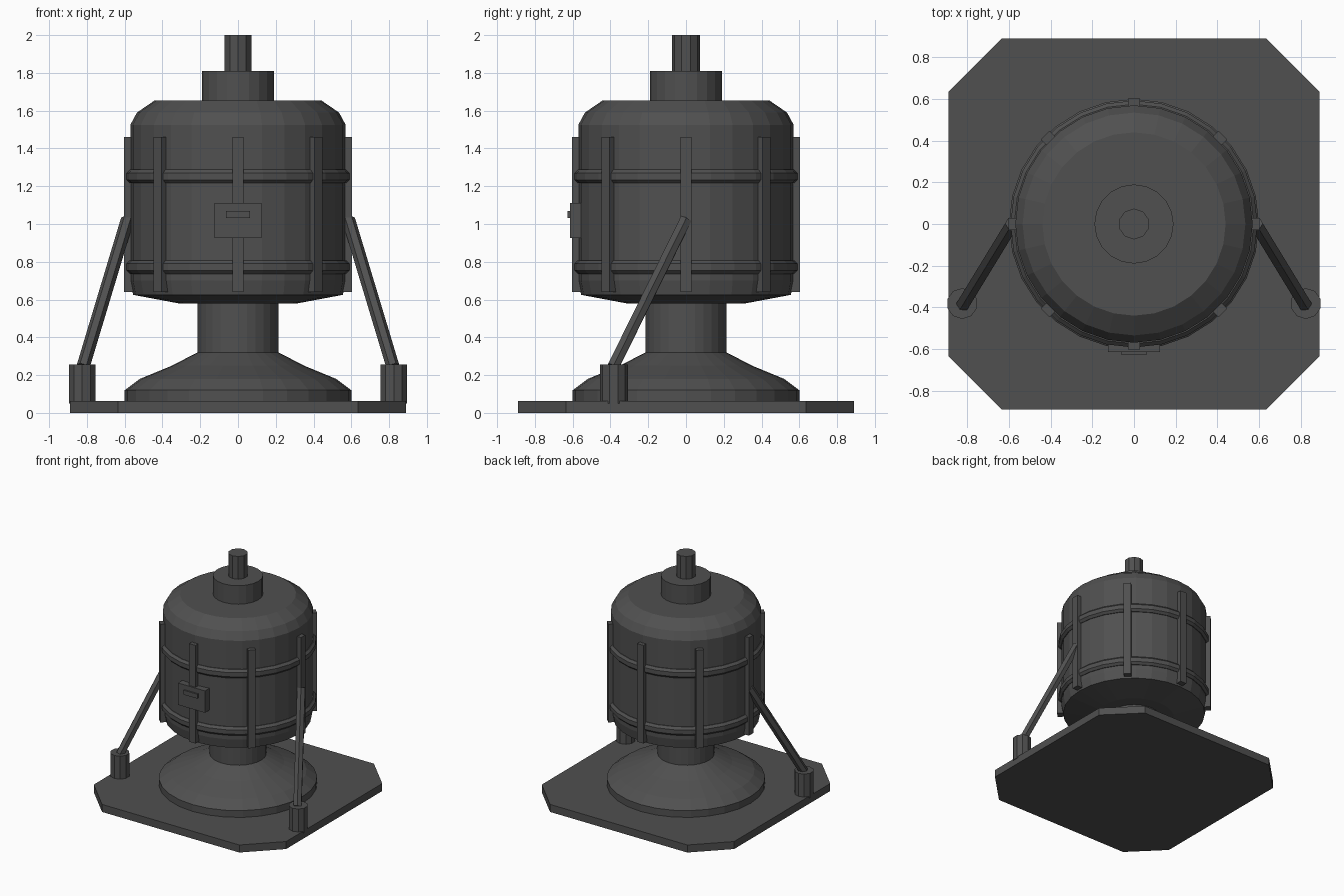
import bpy, bmesh, math
from mathutils import Vector, Matrix

if "Cube" in bpy.data.objects:
    bpy.data.objects.remove(bpy.data.objects["Cube"])

mat = bpy.data.materials.new("dark grey metal")
mat.diffuse_color = (0.08, 0.08, 0.08, 1)
mat.use_nodes = True
mat.node_tree.nodes["Principled BSDF"].inputs["Base Color"].default_value = mat.diffuse_color


def finish(name, bm):
    bmesh.ops.recalc_face_normals(bm, faces=bm.faces)
    me = bpy.data.meshes.new(name)
    bm.to_mesh(me)
    bm.free()
    me.materials.append(mat)
    ob = bpy.data.objects.new(name, me)
    bpy.context.collection.objects.link(ob)
    return ob


def lathe(name, profile, n, closed=False):
    """Revolve (radius, z) points around z, capped or as a closed ring."""
    bm = bmesh.new()
    rings = [[bm.verts.new((r * math.sin(2 * math.pi * i / n),
                            r * math.cos(2 * math.pi * i / n), z))
              for i in range(n)] for r, z in profile]
    pairs = list(zip(rings, rings[1:]))
    if closed:
        pairs.append((rings[-1], rings[0]))
    else:
        bm.faces.new(rings[0])
        bm.faces.new(rings[-1])
    for a, b in pairs:
        for i in range(n):
            j = (i + 1) % n
            bm.faces.new((a[i], a[j], b[j], b[i]))
    return finish(name, bm)


def box(name, lo, hi, turn=0.0):
    lo, hi = Vector(lo), Vector(hi)
    bm = bmesh.new()
    bmesh.ops.create_cube(bm, size=1)
    bmesh.ops.scale(bm, vec=hi - lo, verts=bm.verts)
    bmesh.ops.translate(bm, vec=(lo + hi) / 2, verts=bm.verts)
    bmesh.ops.rotate(bm, cent=(0, 0, 0), matrix=Matrix.Rotation(turn, 3, 'Z'), verts=bm.verts)
    return finish(name, bm)


def rod(name, a, b, r, n):
    a, b = Vector(a), Vector(b)
    d = b - a
    bm = bmesh.new()
    m = Matrix.Translation((a + b) / 2) @ d.to_track_quat('Z', 'Y').to_matrix().to_4x4()
    bmesh.ops.create_cone(bm, cap_ends=True, segments=n, radius1=r, radius2=r,
                          depth=d.length, matrix=m)
    return finish(name, bm)


# Base plate with chamfered corners
bm = bmesh.new()
h, c = 0.89, 0.635
outline = [(c, -h), (h, -c), (h, c), (c, h), (-c, h), (-h, c), (-h, -c), (-c, -h)]
face = bm.faces.new([bm.verts.new((x, y, 0)) for x, y in outline])
ext = bmesh.ops.extrude_face_region(bm, geom=[face], use_keep_orig=True)
bmesh.ops.translate(bm, vec=(0, 0, 0.063),
                    verts=[v for v in ext["geom"] if isinstance(v, bmesh.types.BMVert)])
finish("base_plate", bm)

# Flared foot and neck
lathe("pedestal", [(0.60, 0.06), (0.60, 0.12), (0.52, 0.18), (0.35, 0.25),
                   (0.215, 0.32), (0.215, 0.60)], 28)

# Tank body, collar and top shaft
lathe("tank_body", [(0.315, 0.58), (0.555, 0.625), (0.57, 0.70), (0.57, 1.525),
                    (0.535, 1.59), (0.44, 1.655)], 28)
lathe("top_collar", [(0.19, 1.64), (0.19, 1.81)], 20)
lathe("top_shaft", [(0.074, 1.80), (0.074, 2.0)], 10)

# Hoops around the tank
for name, z in (("lower_hoop", 0.772), ("upper_hoop", 1.252)):
    lathe(name, [(0.55, z - 0.036), (0.575, z - 0.036), (0.593, z - 0.018),
                 (0.593, z + 0.018), (0.575, z + 0.036), (0.55, z + 0.036)], 28, True)

# Vertical ribs
for i in range(8):
    box(f"rib_{i + 1}", (0.55, -0.029, 0.64), (0.603, 0.029, 1.46), i * math.pi / 4)

# Front panel and handle
box("front_panel", (-0.125, -0.615, 0.927), (0.125, -0.55, 1.11))
box("panel_handle", (-0.063, -0.627, 1.033), (0.063, -0.60, 1.07))

# Side struts standing in sockets
for side, s in (("left", -1), ("right", 1)):
    rod(f"{side}_strut", (s * 0.585, 0, 1.025), (s * 0.82, -0.385, 0.245), 0.035, 6)
    pot = lathe(f"{side}_socket", [(0.074, 0.05), (0.074, 0.255)], 10)
    pot.location = (s * 0.825, -0.382, 0)
